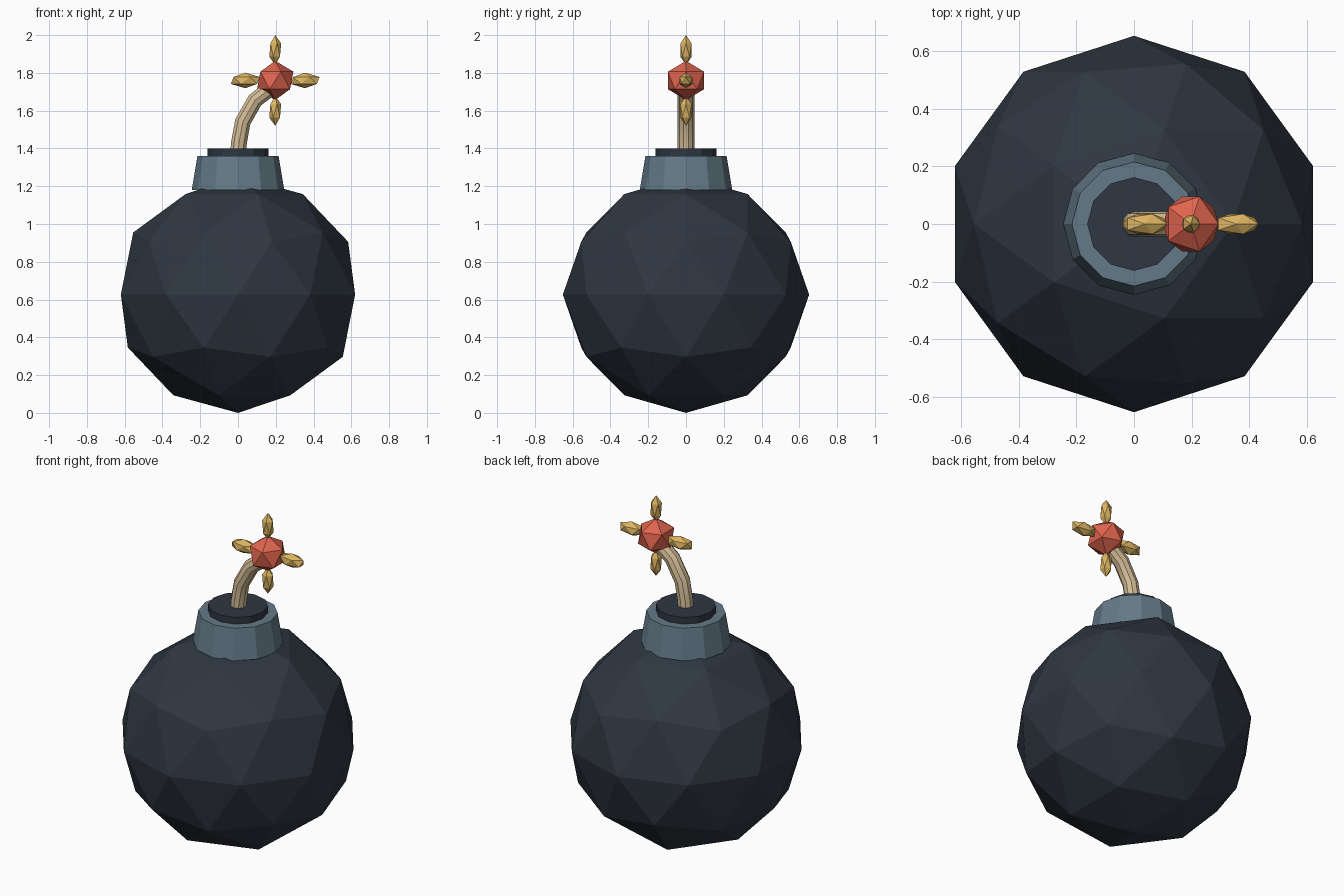
import bpy
from mathutils import Vector

if "Cube" in bpy.data.objects:
    bpy.data.objects.remove(bpy.data.objects["Cube"], do_unlink=True)


def material(name, rgb):
    m = bpy.data.materials.new(name)
    m.use_nodes = True
    m.diffuse_color = (*rgb, 1)
    m.node_tree.nodes["Principled BSDF"].inputs["Base Color"].default_value = (*rgb, 1)
    return m


iron = material("dark iron", (0.028, 0.038, 0.054))
steel = material("blue grey steel", (0.127, 0.195, 0.246))
cord = material("tan cord", (0.66, 0.51, 0.31))
gold = material("spark gold", (0.72, 0.46, 0.12))
ember = material("ember red", (0.74, 0.127, 0.076))


def finish(name, mat):
    ob = bpy.context.object
    ob.name = ob.data.name = name
    ob.data.materials.append(mat)
    return ob


def ico(name, mat, centre, radii, subdivisions=1):
    bpy.ops.mesh.primitive_ico_sphere_add(subdivisions=subdivisions, radius=1, location=centre)
    ob = finish(name, mat)
    ob.scale = radii
    return ob


def ring_cone(name, mat, r_low, r_high, z_low, z_high):
    bpy.ops.mesh.primitive_cone_add(vertices=12, radius1=r_low, radius2=r_high,
                                    depth=z_high - z_low, location=(0, 0, (z_low + z_high) / 2))
    return finish(name, mat)


# Faceted round body, slightly squashed
ico("body", iron, (0, 0, 0.626), (0.652, 0.652, 0.626), 2)

# Neck collar and the plug the cord comes out of
ring_cone("collar", steel, 0.245, 0.215, 1.18, 1.36)
ring_cone("plug", iron, 0.162, 0.162, 1.3, 1.4)

# Bent fuse cord
curve = bpy.data.curves.new("fuse", "CURVE")
curve.dimensions = "3D"
curve.bevel_depth = 0.044
curve.bevel_resolution = 3
curve.use_fill_caps = True
path = [(0, 1.36), (0.005, 1.43), (0.025, 1.54), (0.09, 1.655), (0.2, 1.74)]
spline = curve.splines.new("POLY")
spline.points.add(len(path) - 1)
for point, (x, z) in zip(spline.points, path):
    point.co = (x, 0, z, 1)
fuse = bpy.data.objects.new("fuse", curve)
bpy.context.collection.objects.link(fuse)
bpy.ops.object.select_all(action="DESELECT")
fuse.select_set(True)
bpy.context.view_layer.objects.active = fuse
bpy.ops.object.convert(target="MESH")
finish("fuse", cord)
bpy.ops.object.shade_smooth_by_angle()

# Burning ember with four sparks around it
heart = Vector((0.197, 0, 1.76))
ico("ember", ember, heart, (0.108, 0.112, 0.104))
for side, label in ((1, "left"), (-1, "right")):
    ico(f"{label}_spark", gold, heart + Vector((side * 0.158, 0, 0)), (0.086, 0.041, 0.041))
for side, label in ((1, "upper"), (-1, "lower")):
    ico(f"{label}_spark", gold, heart + Vector((0, 0, side * 0.161)), (0.035, 0.035, 0.079))
